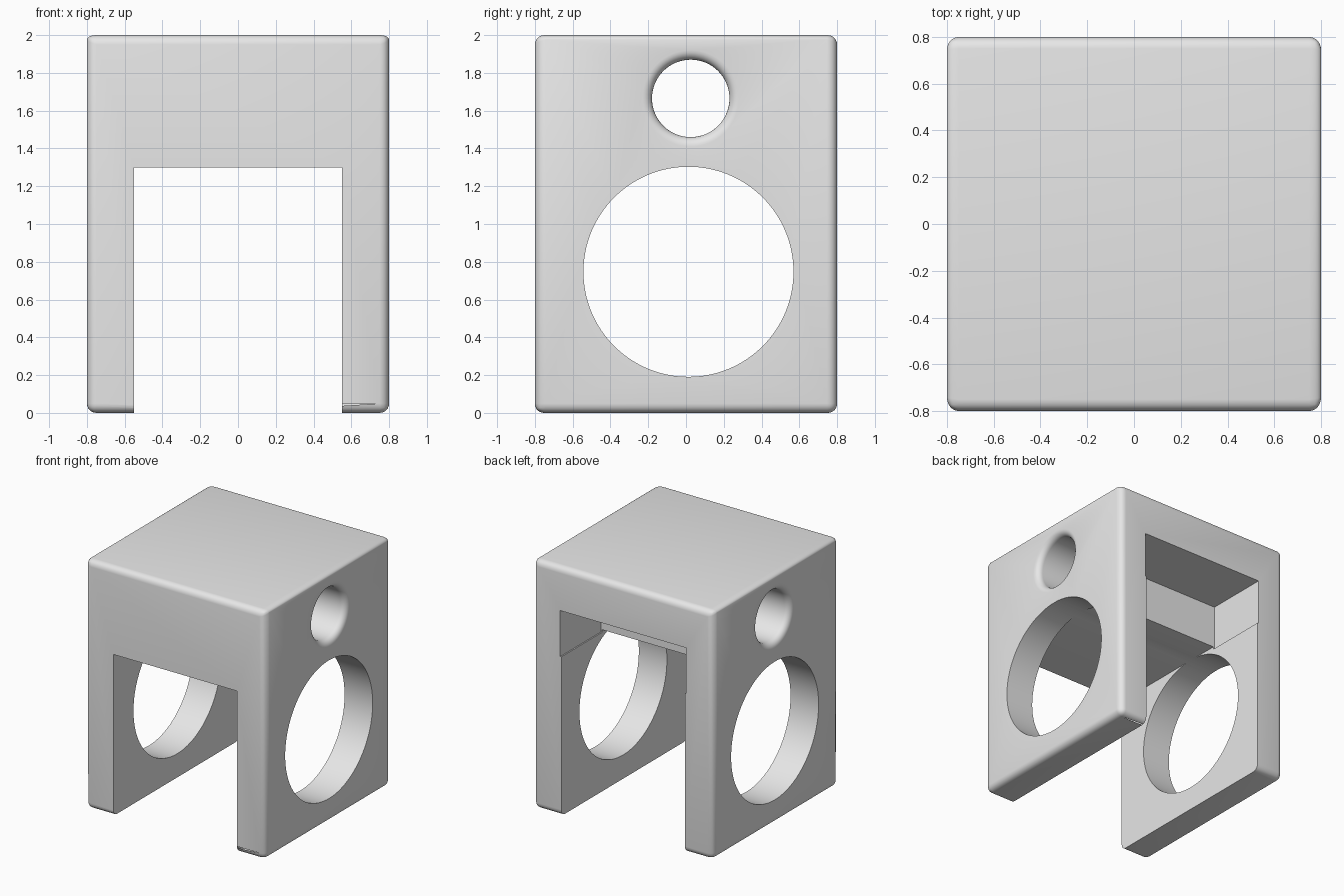
import bpy
from math import pi, radians
from mathutils import Matrix
import bmesh

old = bpy.data.objects.get("Cube")
if old:
    bpy.data.objects.remove(old, do_unlink=True)

grey = bpy.data.materials.new("light grey")
grey.use_nodes = True
grey.diffuse_color = (0.8, 0.8, 0.8, 1)
grey.node_tree.nodes["Principled BSDF"].inputs["Base Color"].default_value = (0.8, 0.8, 0.8, 1)


def make(name, bm):
    mesh = bpy.data.meshes.new(name)
    bm.to_mesh(mesh)
    bm.free()
    mesh.materials.append(grey)
    obj = bpy.data.objects.new(name, mesh)
    bpy.context.collection.objects.link(obj)
    return obj


def box(name, low, high):
    bm = bmesh.new()
    size = [b - a for a, b in zip(low, high)]
    mid = [(a + b) / 2 for a, b in zip(low, high)]
    bmesh.ops.create_cube(bm, size=1, matrix=Matrix.Translation(mid) @ Matrix.Diagonal((*size, 1)))
    return make(name, bm)


def cross_rod(name, y, z, radius, sides):
    bm = bmesh.new()
    bmesh.ops.create_cone(bm, cap_ends=True, segments=sides, radius1=radius, radius2=radius, depth=3,
                          matrix=Matrix.Translation((0, y, z)) @ Matrix.Rotation(pi / 2, 4, 'Y'))
    return make(name, bm)


def apply(obj, mod):
    bpy.context.view_layer.objects.active = obj
    bpy.ops.object.modifier_apply(modifier=mod.name)


def cut(obj, cutter):
    mod = obj.modifiers.new("cut", 'BOOLEAN')
    mod.operation = 'DIFFERENCE'
    mod.solver = 'EXACT'
    mod.object = cutter
    apply(obj, mod)
    bpy.data.objects.remove(cutter, do_unlink=True)


# Solid block with the small cross hole, all rims rounded
block = box("bracket_block", (-0.8, -0.8, 0), (0.8, 0.8, 2))
cut(block, cross_rod("small_hole_cutter", 0.025, 1.665, 0.205, 64))
rounding = block.modifiers.new("rounding", 'BEVEL')
rounding.width = 0.05
rounding.segments = 6
rounding.limit_method = 'ANGLE'
rounding.angle_limit = radians(40)
apply(block, rounding)

# Sharp cuts: slot between the legs, rear notch, large cross hole
cut(block, box("slot_cutter", (-0.55, -1, -1), (0.55, 1, 1.3)))
cut(block, box("rear_notch_cutter", (-0.56, 0.28, 1.28), (0.56, 1, 1.65)))
cut(block, cross_rod("large_hole_cutter", 0.013, 0.747, 0.556, 128))

# Smooth rounds, crisp cut edges
bpy.ops.object.select_all(action='DESELECT')
block.select_set(True)
bpy.context.view_layer.objects.active = block
bpy.ops.object.shade_smooth_by_angle(angle=radians(30))
